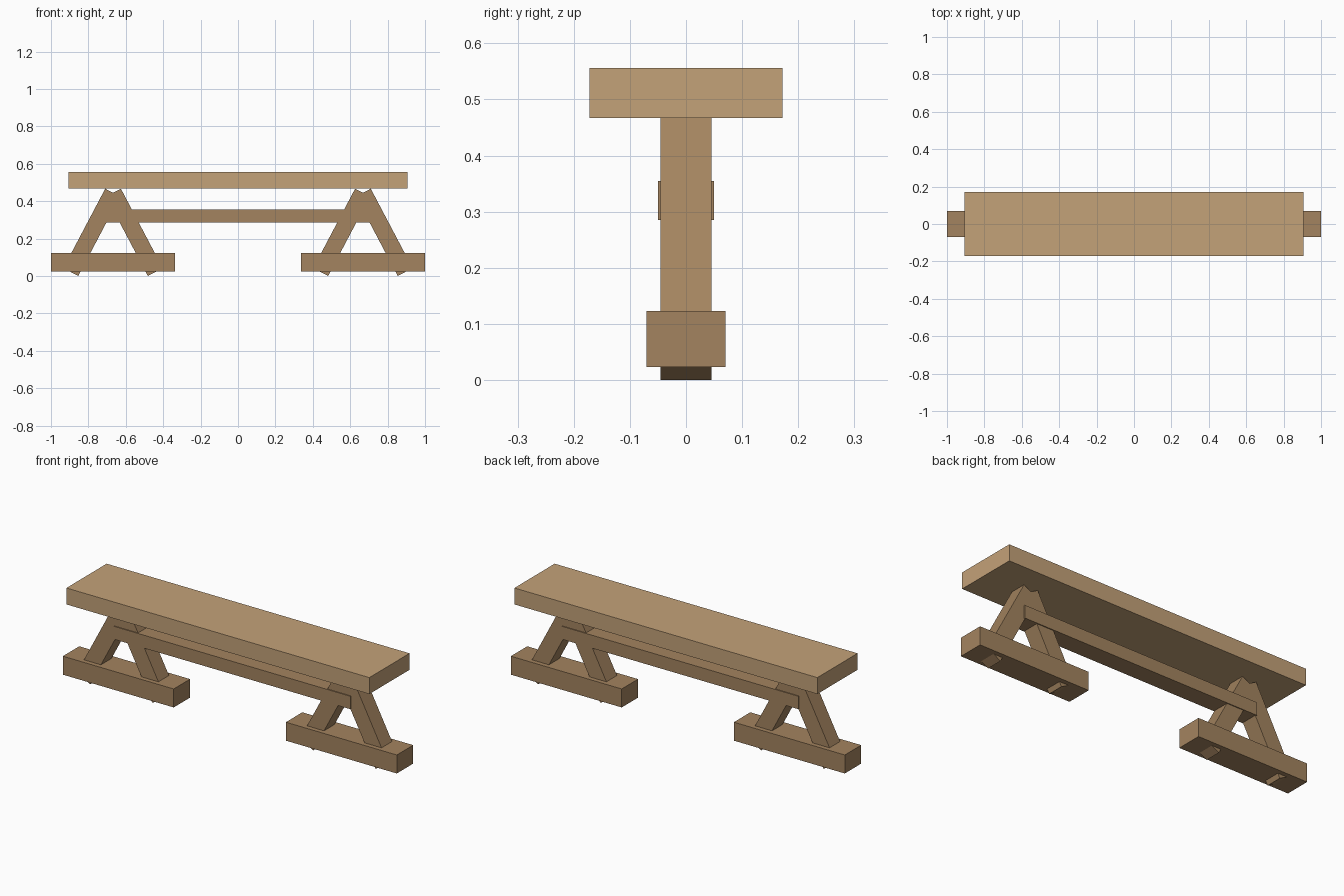
import bpy
import math

if "Cube" in bpy.data.objects:
    bpy.data.objects.remove(bpy.data.objects["Cube"])


def material(name, color):
    mat = bpy.data.materials.new(name)
    mat.diffuse_color = color
    mat.use_nodes = True
    mat.node_tree.nodes["Principled BSDF"].inputs["Base Color"].default_value = mat.diffuse_color
    return mat


light_wood = material("light_wood", (0.55, 0.36, 0.19, 1))
dark_wood = material("dark_wood", (0.37, 0.23, 0.115, 1))


def beam(name, center, size, mat, tilt=0.0):
    bpy.ops.mesh.primitive_cube_add(size=1, location=center)
    obj = bpy.context.object
    obj.name = name
    obj.scale = size
    bpy.ops.object.transform_apply(location=False, rotation=False, scale=True)
    obj.rotation_euler = (0, tilt, 0)
    obj.data.materials.append(mat)
    return obj


# Seat plank and the long rail under it
beam("seat", (0, 0, 0.5115), (1.814, 0.344, 0.089), light_wood)
beam("rail", (0, 0, 0.32), (1.418, 0.10, 0.07), dark_wood)

# Two A-frames: a foot block with a pair of legs leaning together
LEAN = math.radians(27.8)
for side, sx in (("left", -1), ("right", 1)):
    x = sx * 0.668
    beam(side + "_foot", (x, 0, 0.073), (0.664, 0.14, 0.10), dark_wood)
    for place, d in (("outer", sx), ("inner", -sx)):
        beam(f"{side}_{place}_leg", (x + d * 0.114, 0, 0.2335),
             (0.09, 0.09, 0.48), dark_wood, -d * LEAN)
